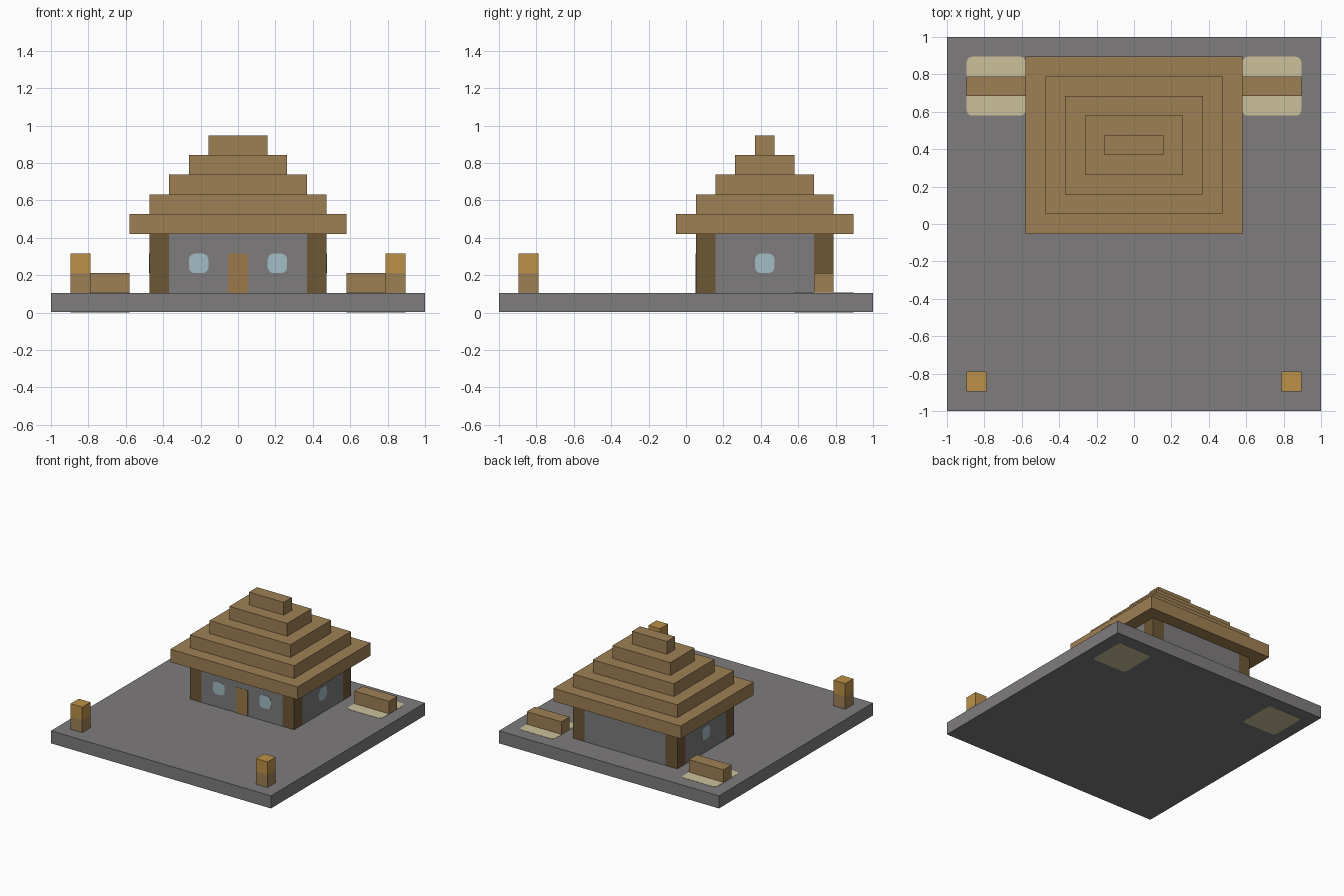
import bpy, bmesh, math
from mathutils import Matrix, Vector

cube = bpy.data.objects.get("Cube")
if cube:
    bpy.data.objects.remove(cube, do_unlink=True)

U = 2 / 19      # block size
SKIN = 0.002    # how far painted plates stand proud


def material(name, rgb):
    linear = [(c / 255 / 12.92) if c < 11 else ((c / 255 + 0.055) / 1.055) ** 2.4 for c in rgb]
    mat = bpy.data.materials.new(name)
    mat.use_nodes = True
    mat.diffuse_color = (*linear, 1)
    bsdf = mat.node_tree.nodes["Principled BSDF"]
    bsdf.inputs["Base Color"].default_value = (*linear, 1)
    bsdf.inputs["Roughness"].default_value = 0.9
    return mat


STONE = material("grey stone", (126, 124, 125))
PLANK = material("brown planks", (159, 128, 84))
LOG = material("dark log", (109, 87, 54))
LAMP = material("amber lamp", (188, 146, 71))
SAND = material("pale sand", (203, 193, 154))
GLASS = material("blue glass", (163, 189, 197))
DOOR = material("door wood", (155, 122, 74))


def finish(name, bm, mat):
    bmesh.ops.recalc_face_normals(bm, faces=bm.faces)
    mesh = bpy.data.meshes.new(name)
    bm.to_mesh(mesh)
    bm.free()
    mesh.materials.append(mat)
    obj = bpy.data.objects.new(name, mesh)
    bpy.context.collection.objects.link(obj)
    return obj


def block(name, x, y, z, mat):
    """Box from (low, high) pairs measured in blocks."""
    bm = bmesh.new()
    low, high = (Vector(p) * U for p in zip(x, y, z))
    bmesh.ops.create_cube(bm, size=1)
    bmesh.ops.scale(bm, vec=high - low, verts=bm.verts)
    bmesh.ops.translate(bm, vec=(low + high) / 2, verts=bm.verts)
    return finish(name, bm, mat)


def plate(name, width, height, depth, radius, place, mat):
    """Rounded rectangle in local xy, extruded by depth along local z."""
    bm = bmesh.new()
    verts = []
    for i in range(4):
        corner = math.radians(45 + 90 * i)
        cx = math.copysign(width / 2 - radius, math.cos(corner))
        cy = math.copysign(height / 2 - radius, math.sin(corner))
        for k in range(5 if radius else 1):
            a = math.pi / 2 * (i + k / 4)
            verts.append(bm.verts.new((cx + radius * math.cos(a), cy + radius * math.sin(a), 0)))
    face = bm.faces.new(verts)
    top = bmesh.ops.extrude_face_region(bm, geom=[face])["geom"]
    bmesh.ops.translate(bm, vec=(0, 0, depth), verts=[v for v in top if isinstance(v, bmesh.types.BMVert)])
    bmesh.ops.transform(bm, matrix=place, verts=bm.verts)
    return finish(name, bm, mat)


def upright(x, y, z, turn):
    """Placement on a wall; turn 0 faces the front."""
    return (Matrix.Translation((x, y, z)) @ Matrix.Rotation(turn, 4, 'Z')
            @ Matrix.Rotation(math.pi / 2, 4, 'X'))


# Ground slab
base = block("base_slab", (-9.5, 9.5), (-9.5, 9.5), (0, 1), STONE)
for v in base.data.vertices:
    v.co.z = max(v.co.z, SKIN)

# House walls between corner pillars
block("front_wall", (-3.5, 3.5), (0.5, 1.5), (1, 4), STONE)
block("back_wall", (-3.5, 3.5), (6.5, 7.5), (1, 4), STONE)

# Stepped roof
for i in range(5):
    block(f"roof_step_{i + 1}", (i - 5.5, 5.5 - i), (i - 0.5, 8.5 - i), (4 + i, 5 + i), PLANK)

# Door
plate("door", U, 2 * U, 2 * SKIN, 0, upright(0, 0.5 * U + SKIN, 2 * U, 0), DOOR)

# Parts repeated on both sides
for side, s in (("left", 1), ("right", -1)):
    def span(a, b):
        return sorted((s * a, s * b))

    block(f"{side}_wall", span(3.5, 4.5), (1.5, 6.5), (1, 4), STONE)
    block(f"{side}_front_pillar", span(3.5, 4.5), (0.5, 1.5), (1, 4), LOG)
    block(f"{side}_back_pillar", span(3.5, 4.5), (6.5, 7.5), (1, 4), LOG)

    # Windows
    plate(f"{side}_front_window", U, U, 2 * SKIN, 0.034,
          upright(s * 2 * U, 0.5 * U + SKIN, 2.5 * U, 0), GLASS)
    plate(f"{side}_side_window", U, U, 2 * SKIN, 0.034,
          upright(s * (4.5 * U - SKIN), 4 * U, 2.5 * U, s * math.pi / 2), GLASS)

    # Bench on its sand patch, which runs through the slab
    plate(f"{side}_sand_patch", 3 * U, 3 * U, U + SKIN, 0.03,
          Matrix.Translation((s * 7 * U, 7 * U, 0)), SAND)
    block(f"{side}_bench", span(5.5, 8.5), (6.5, 7.5), (1, 2), PLANK)

    # Lamp post
    block(f"{side}_lamp_post", span(7.5, 8.5), (-8.5, -7.5), (1, 2), PLANK)
    block(f"{side}_lamp", span(7.5, 8.5), (-8.5, -7.5), (2, 3), LAMP)
